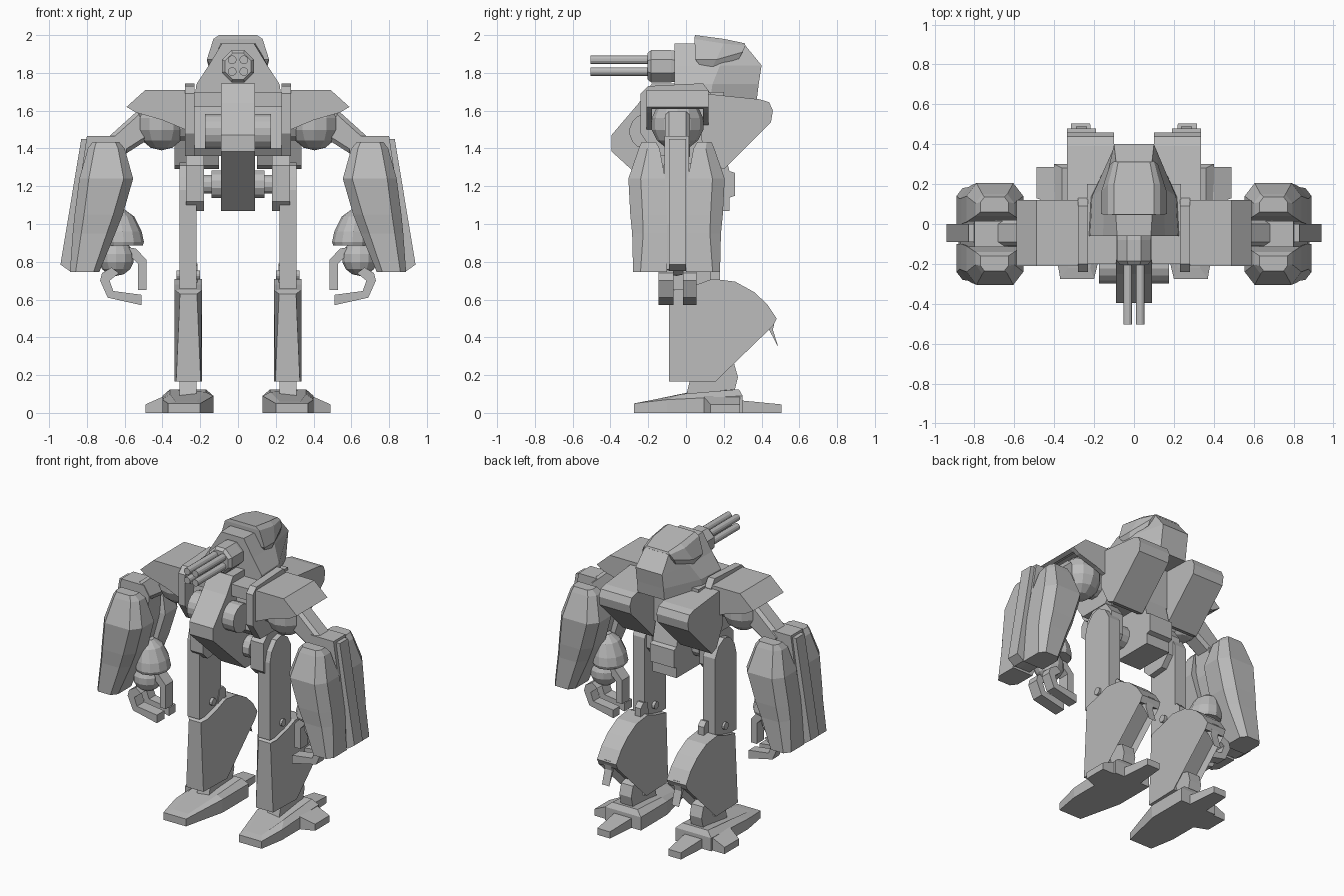
import bpy, bmesh, math
from mathutils import Vector

grey = bpy.data.materials.new("armour_grey")
grey.diffuse_color = (0.5, 0.5, 0.5, 1)


def finish(name, bm, mirror=False, bevel=0):
    bmesh.ops.recalc_face_normals(bm, faces=bm.faces[:])
    me = bpy.data.meshes.new(name)
    bm.to_mesh(me)
    bm.free()
    me.materials.append(grey)
    ob = bpy.data.objects.new(name, me)
    bpy.context.collection.objects.link(ob)
    if bevel:
        m = ob.modifiers.new("chamfer", 'BEVEL')
        m.width, m.segments, m.limit_method = bevel, 1, 'ANGLE'
    if mirror:
        m = ob.modifiers.new("mirror", 'MIRROR')
        m.use_mirror_merge = False
    return ob


def loft_bm(rings):
    bm = bmesh.new()
    vs = [[bm.verts.new(p) for p in r] for r in rings]
    n = len(vs[0])
    for a, b in zip(vs, vs[1:]):
        for i in range(n):
            bm.faces.new((a[i], a[(i + 1) % n], b[(i + 1) % n], b[i]))
    bm.faces.new(vs[0][::-1])
    bm.faces.new(vs[-1])
    return bm


def loft(name, rings, **k):
    return finish(name, loft_bm(rings), **k)


def place(axis, t, a, b):
    return {'x': (t, a, b), 'y': (a, t, b), 'z': (a, b, t)}[axis]


def prism(name, axis, lo, hi, pts, **k):
    return loft(name, [[place(axis, t, a, b) for a, b in pts] for t in (lo, hi)], **k)


def box(name, x, y, z, **k):
    return prism(name, 'z', z[0], z[1], [(x[0], y[0]), (x[1], y[0]), (x[1], y[1]), (x[0], y[1])], **k)


def lathe(name, axis, c, steps, n=12, **k):
    # steps are (position, radius) along the axis, c is the centre in the other two axes
    ang = [2 * math.pi * (i + 0.5) / n for i in range(n)]
    return loft(name, [[place(axis, t, c[0] + r * math.cos(a), c[1] + r * math.sin(a)) for a in ang]
                       for t, r in steps], **k)


def ball(name, c, r, scale=(1, 1, 1), **k):
    bm = bmesh.new()
    bmesh.ops.create_uvsphere(bm, u_segments=12, v_segments=7, radius=r)
    for v in bm.verts:
        v.co = Vector([v.co[i] * scale[i] + c[i] for i in range(3)])
    return finish(name, bm, **k)


# ---- torso
prism("nose_plate", 'x', -0.09, 0.09, [(0, 1.745), (-0.18, 1.745), (-0.25, 1.64), (-0.395, 1.47),
      (-0.395, 1.385), (-0.05, 1.07), (0.08, 1.07), (0.08, 1.4)])
prism("torso_block", 'x', -0.235, 0.235, [(-0.2, 1.62), (-0.2, 1.70), (0.2, 1.70), (0.2, 1.4),
      (0.12, 1.36), (-0.14, 1.36), (-0.17, 1.40), (-0.14, 1.62)])
lathe("front_drum", 'x', (-0.205, 1.49), [(-0.175, 0.095), (0.175, 0.095)], n=16)
prism("shoulder_collar", 'x', 0.23, 0.28, [(-0.24, 1.69), (-0.2, 1.73), (0.09, 1.745), (0.13, 1.69),
      (0.13, 1.48), (0.06, 1.36), (-0.16, 1.36), (-0.24, 1.48)], mirror=True)
prism("pelvis_rear", 'x', -0.09, 0.09, [(0, 1.40), (0.2, 1.40), (0.23, 1.28), (0.26, 1.27),
      (0.26, 1.15), (0.23, 1.14), (0.23, 1.07), (0, 1.07)])
prism("rear_pod", 'x', 0.1, 0.335, [(0.1, 1.69), (0.39, 1.66), (0.44, 1.645), (0.46, 1.60),
      (0.45, 1.54), (0.2, 1.29), (0.15, 1.31), (0.08, 1.45)], mirror=True)

# ---- turret, hatch and gun
loft("turret", [
    [(-0.23, -0.06, 1.67), (0.23, -0.06, 1.67), (0.22, 0.13, 1.67), (0.1, 0.375, 1.66), (-0.1, 0.375, 1.66), (-0.22, 0.13, 1.67)],
    [(-0.22, -0.06, 1.74), (0.22, -0.06, 1.74), (0.21, 0.14, 1.74), (0.1, 0.385, 1.74), (-0.1, 0.385, 1.74), (-0.21, 0.14, 1.74)],
    [(-0.155, -0.06, 1.84), (0.155, -0.06, 1.84), (0.15, 0.18, 1.84), (0.1, 0.40, 1.84), (-0.1, 0.40, 1.84), (-0.15, 0.18, 1.84)],
    [(-0.085, -0.06, 1.955), (0.085, -0.06, 1.955), (0.1, 0.2, 1.955), (0.09, 0.31, 1.95), (-0.09, 0.31, 1.95), (-0.1, 0.2, 1.955)]])
loft("turret_hatch", [
    [(-0.15, 0.07, 1.845), (0.15, 0.07, 1.845), (0.155, 0.14, 1.83), (0.12, 0.28, 1.875), (-0.12, 0.28, 1.875), (-0.155, 0.14, 1.83)],
    [(-0.165, 0.05, 1.87), (0.165, 0.05, 1.87), (0.165, 0.16, 1.87), (0.12, 0.30, 1.91), (-0.12, 0.30, 1.91), (-0.165, 0.16, 1.87)],
    [(-0.13, 0.045, 1.98), (0.13, 0.045, 1.98), (0.13, 0.2, 1.955), (0.1, 0.315, 1.945), (-0.1, 0.315, 1.945), (-0.13, 0.2, 1.955)],
    [(-0.1, 0.047, 2.0), (0.1, 0.047, 2.0), (0.1, 0.2, 1.98), (0.08, 0.31, 1.957), (-0.08, 0.31, 1.957), (-0.1, 0.2, 1.98)]])
lathe("gun_mantlet", 'y', (0, 1.835), [(-0.205, 0.075), (-0.185, 0.092), (-0.08, 0.092), (-0.04, 0.085)], n=8)
for i, (sx, sz) in enumerate([(-1, -1), (1, -1), (-1, 1), (1, 1)]):
    lathe("gun_barrel_%d" % i, 'y', (sx * 0.031, 1.838 + sz * 0.031), [(-0.505, 0.023), (-0.19, 0.023)])

# ---- shoulders and upper arms
prism("shoulder_top", 'y', -0.21, 0.12, [(0.28, 1.71), (0.49, 1.71), (0.59, 1.62), (0.56, 1.61),
      (0.48, 1.67), (0.28, 1.67)], mirror=True)
for nm, a, b in (("front", -0.21, -0.18), ("rear", 0.09, 0.12)):
    prism("shoulder_flap_" + nm, 'y', a, b, [(0.28, 1.71), (0.49, 1.71), (0.59, 1.62), (0.54, 1.59),
          (0.40, 1.55), (0.28, 1.50)], mirror=True)
ball("shoulder_ball", (0.405, -0.045, 1.53), 0.14, (0.95, 1, 1), mirror=True)
lathe("shoulder_axle", 'x', (-0.045, 1.53), [(0.2, 0.09), (0.4, 0.09)], mirror=True)
prism("upper_arm", 'y', -0.11, 0.02, [(0.52, 1.61), (0.72, 1.43), (0.66, 1.33), (0.44, 1.47)],
      bevel=0.02, mirror=True)

# ---- forearm shields: two lobes with a filler and a fin between them
def lobe_ring(z, x0, x1, ya, yb, c, flip):
    # ya is the far edge with cut corners, yb faces the middle gap
    pts = [(x0 + c, ya), (x1 - c, ya), (x1, ya + c * 1.3), (x1, yb), (x0, yb), (x0, ya + c * 1.3)]
    return [(x, -0.1 - y if flip else y, z) for x, y in pts]


for nm, flip in (("front", False), ("rear", True)):
    loft("forearm_lobe_" + nm, [lobe_ring(*r, flip) for r in (
        (1.435, 0.63, 0.77, -0.235, -0.16, 0.02), (1.40, 0.60, 0.795, -0.25, -0.14, 0.035),
        (1.24, 0.555, 0.84, -0.305, -0.11, 0.05), (1.05, 0.61, 0.865, -0.295, -0.10, 0.05),
        (0.95, 0.65, 0.875, -0.285, -0.10, 0.045), (0.745, 0.735, 0.89, -0.28, -0.10, 0.03))],
        mirror=True)
prism("forearm_core", 'y', -0.115, 0.015, [(0.63, 1.465), (0.80, 1.465), (0.87, 1.0), (0.88, 0.76),
      (0.76, 0.76), (0.66, 0.98), (0.60, 1.22), (0.59, 1.40)], mirror=True)
prism("forearm_fin", 'y', -0.09, 0.0, [(0.78, 1.45), (0.83, 1.45), (0.94, 0.785), (0.89, 0.75),
      (0.84, 0.76), (0.78, 1.3)], mirror=True)

# ---- hands
def wrist_ring(z, x, r):
    return [(x + r * math.cos(a), -0.05 + 1.15 * r * math.sin(a), z)
            for a in [math.pi * i / 6 for i in range(12)]]


loft("wrist_dome", [wrist_ring(*r) for r in ((0.885, 0.605, 0.1), (0.905, 0.605, 0.107),
     (0.96, 0.61, 0.1), (1.04, 0.625, 0.075), (1.08, 0.635, 0.03))], mirror=True)
ball("palm_ball", (0.645, -0.05, 0.82), 0.095, mirror=True)
for i, (a, b) in enumerate(((-0.145, -0.065), (-0.015, 0.055))):
    prism("finger_%d" % i, 'y', a, b, [(0.67, 0.77), (0.72, 0.74), (0.73, 0.70), (0.69, 0.61), (0.51, 0.57),
          (0.51, 0.625), (0.66, 0.645), (0.68, 0.70), (0.63, 0.74)], mirror=True)
prism("thumb", 'y', -0.085, -0.005, [(0.60, 0.88), (0.54, 0.87), (0.485, 0.81), (0.485, 0.65),
      (0.53, 0.65), (0.53, 0.79), (0.56, 0.82), (0.60, 0.82)], mirror=True)

# ---- hips and thighs
lathe("hip_axle", 'x', (-0.01, 1.21), [(-0.25, 0.05), (0.25, 0.05)])
lathe("hip_sleeve", 'x', (-0.01, 1.21), [(-0.14, 0.075), (0.14, 0.075)])
prism("hip_block", 'x', 0.18, 0.275, [(-0.12, 1.31), (-0.07, 1.36), (0.06, 1.36), (0.11, 1.29),
      (0.11, 1.15), (0.05, 1.08), (-0.07, 1.07), (-0.12, 1.12)], mirror=True)
prism("thigh", 'x', 0.22, 0.31, [(-0.1, 0.655), (0.13, 0.655), (0.13, 1.22), (0.09, 1.29), (0.03, 1.325),
      (-0.03, 1.31), (-0.08, 1.25), (-0.1, 1.18)], mirror=True)
lathe("knee_bolt", 'x', (0.03, 0.73), [(0.2, 0.025), (0.325, 0.025)], mirror=True)
prism("knee_lug", 'x', 0.215, 0.26, [(0.08, 0.65), (0.18, 0.65), (0.18, 0.76), (0.15, 0.79), (0.11, 0.78)],
      mirror=True)

# ---- shins: solid prism, recessed on the sloping rear face
shin = [(-0.09, 0.165), (0.155, 0.165), (0.46, 0.46), (0.48, 0.50), (0.43, 0.575), (0.36, 0.64),
        (0.26, 0.695), (0.14, 0.71), (0.06, 0.68), (-0.06, 0.65), (-0.09, 0.63)]
bm = loft_bm([[(x, y, z) for y, z in shin] for x in (0.19, 0.335)])
bmesh.ops.recalc_face_normals(bm, faces=bm.faces[:])
rear = [f for f in bm.faces if f.normal.y > 0.5 and f.normal.z < -0.6]
bmesh.ops.inset_region(bm, faces=rear, thickness=0.025, depth=-0.04)
for v in bm.verts:  # narrower front edge towards the knee
    if v.co.y < -0.08:
        v.co.x = 0.2625 + (v.co.x - 0.2625) * (0.9 if v.co.z < 0.3 else 0.62)
finish("shin", bm, mirror=True)
prism("heel_spur", 'x', 0.235, 0.29, [(0.42, 0.47), (0.475, 0.51), (0.46, 0.44), (0.49, 0.345), (0.44, 0.44)],
      mirror=True)
prism("ankle", 'x', 0.22, 0.31, [(0.0, 0.09), (0.25, 0.09), (0.275, 0.19), (0.255, 0.26), (0.18, 0.28),
      (0.02, 0.17)], mirror=True)

# ---- feet
loft("foot", [
    [(0.20, -0.275, 0), (0.37, -0.275, 0), (0.40, -0.1, 0), (0.40, 0.30, 0), (0.13, 0.30, 0), (0.13, 0.02, 0)],
    [(0.20, -0.275, 0.05), (0.37, -0.275, 0.05), (0.40, -0.1, 0.07), (0.40, 0.30, 0.09), (0.13, 0.30, 0.09), (0.13, 0.02, 0.09)],
    [(0.22, -0.22, 0.06), (0.33, -0.22, 0.06), (0.36, -0.02, 0.10), (0.36, 0.28, 0.125), (0.17, 0.28, 0.125), (0.17, 0.02, 0.11)]],
    mirror=True)
loft("outer_toe", [[(x, a, 0), (x, b, 0), (x, b, h), (x, a, h)]
     for x, a, b, h in ((0.36, 0.095, 0.285, 0.09), (0.40, 0.095, 0.285, 0.085), (0.49, 0.13, 0.285, 0.045))],
     mirror=True)
loft("rear_toe", [[(a, y, 0), (b, y, 0), (b, y, h), (a, y, h)]
     for y, a, b, h in ((0.25, 0.2, 0.33, 0.08), (0.30, 0.2, 0.33, 0.065), (0.505, 0.22, 0.315, 0.045))],
     mirror=True)
